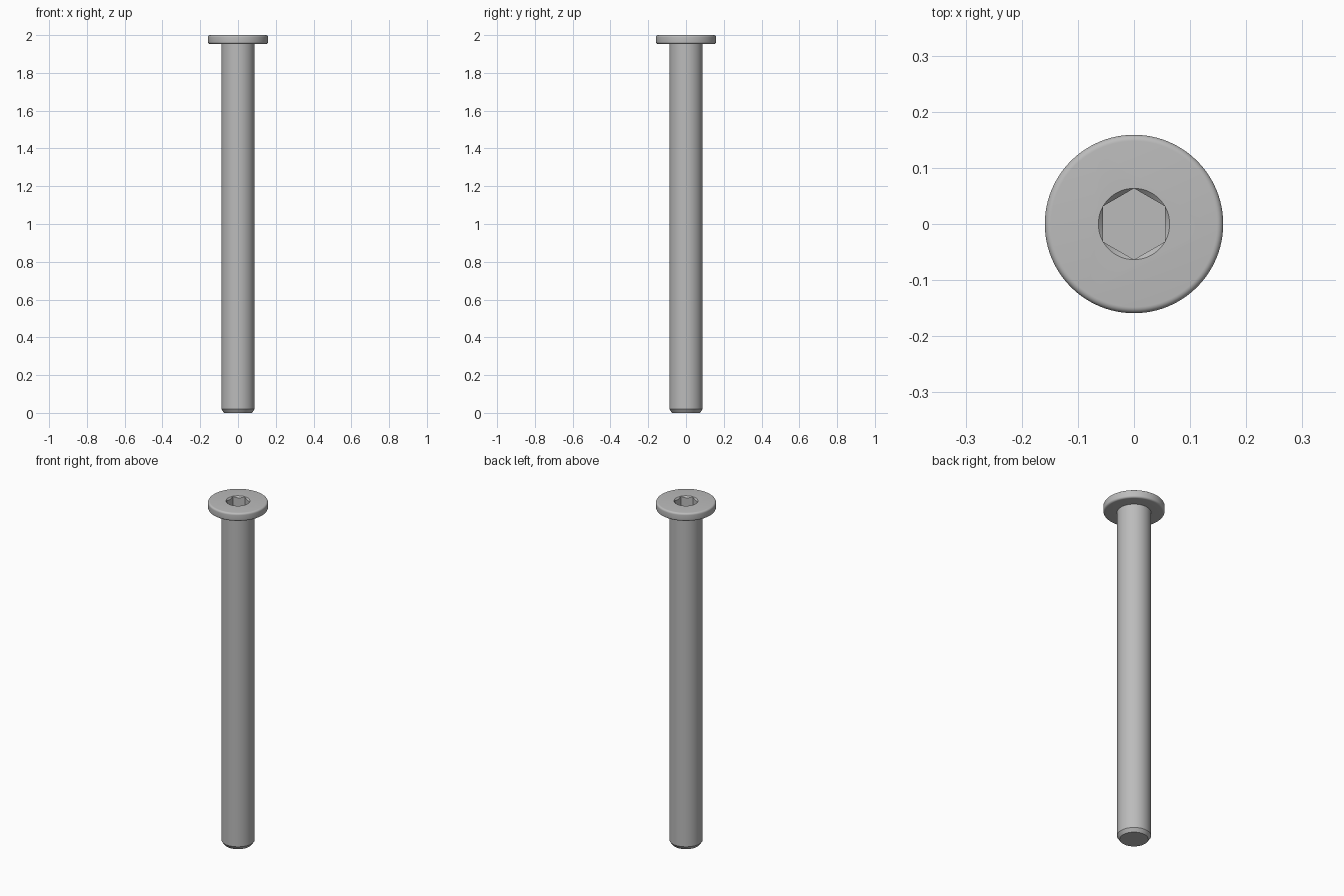
import bpy, bmesh
from math import pi, sin, cos, radians, tan
from mathutils import Matrix

cube = bpy.data.objects.get("Cube")
if cube:
    bpy.data.objects.remove(cube)

steel = bpy.data.materials.new("grey steel")
steel.use_nodes = True
colour = (0.50, 0.50, 0.50, 1)
steel.diffuse_color = colour
steel.node_tree.nodes["Principled BSDF"].inputs["Base Color"].default_value = colour


def add_object(name, bm):
    bmesh.ops.recalc_face_normals(bm, faces=bm.faces)
    mesh = bpy.data.meshes.new(name)
    bm.to_mesh(mesh)
    bm.free()
    mesh.materials.append(steel)
    obj = bpy.data.objects.new(name, mesh)
    bpy.context.collection.objects.link(obj)
    return obj


def lathe(name, profile, steps=96):
    """Turn an (r, z) profile around the z axis."""
    bm = bmesh.new()
    rings = []
    for r, z in profile:
        rings.append([bm.verts.new((r * cos(2 * pi * i / steps), r * sin(2 * pi * i / steps), z))
                      for i in range(steps)])
    for low, high in zip(rings, rings[1:]):
        for i in range(steps):
            j = (i + 1) % steps
            bm.faces.new((low[i], low[j], high[j], high[i]))
    bm.faces.new(rings[0])
    bm.faces.new(rings[-1])
    return add_object(name, bm)


def fillet(r, z, size, start, steps=6):
    """Quarter arc of (r, z) points around a centre."""
    return [(r + size * cos(start + pi / 2 * i / steps), z + size * sin(start + pi / 2 * i / steps))
            for i in range(steps + 1)]


# Shaft with chamfered tip and flat head with rounded rim
shaft_r, head_r, head_z, top, rim = 0.088, 0.159, 1.953, 2.0, 0.011
profile = [(0.074, 0), (shaft_r, 0.02), (shaft_r, head_z)]
profile += fillet(head_r - rim, head_z + rim, rim, -pi / 2)
profile += fillet(head_r - rim, top - rim, rim, 0)
screw = lathe("screw_body", profile)

# Hexagonal socket with a conical lead-in
socket_r, depth = 0.0635, 0.06
bm = bmesh.new()
bmesh.ops.create_cone(bm, cap_ends=True, segments=6, radius1=socket_r, radius2=socket_r, depth=2 * depth,
                      matrix=Matrix.Translation((0, 0, top)) @ Matrix.Rotation(pi / 2, 4, "Z"))
# Keep a corner of the hexagon on the y axis
corner = max(bm.verts, key=lambda v: v.co.y)
if abs(corner.co.x) > 0.01:
    bmesh.ops.rotate(bm, verts=bm.verts, cent=(0, 0, 0), matrix=Matrix.Rotation(pi / 6, 3, "Z"))
hex_cutter = add_object("hex_socket_cutter", bm)
lead, lift = 0.02, 0.01
cone_cutter = lathe("lead_in_cutter", [(socket_r - lead, top - lead), (socket_r + lift, top + lift)])

for cutter in (hex_cutter, cone_cutter):
    cut = screw.modifiers.new(cutter.name, "BOOLEAN")
    cut.operation = "DIFFERENCE"
    cut.solver = "EXACT"
    cut.object = cutter
bpy.context.view_layer.objects.active = screw
screw.select_set(True)
for cut in list(screw.modifiers):
    bpy.ops.object.modifier_apply(modifier=cut.name)
for cutter in (hex_cutter, cone_cutter):
    bpy.data.objects.remove(cutter)

bpy.ops.object.shade_smooth_by_angle(angle=radians(25))
